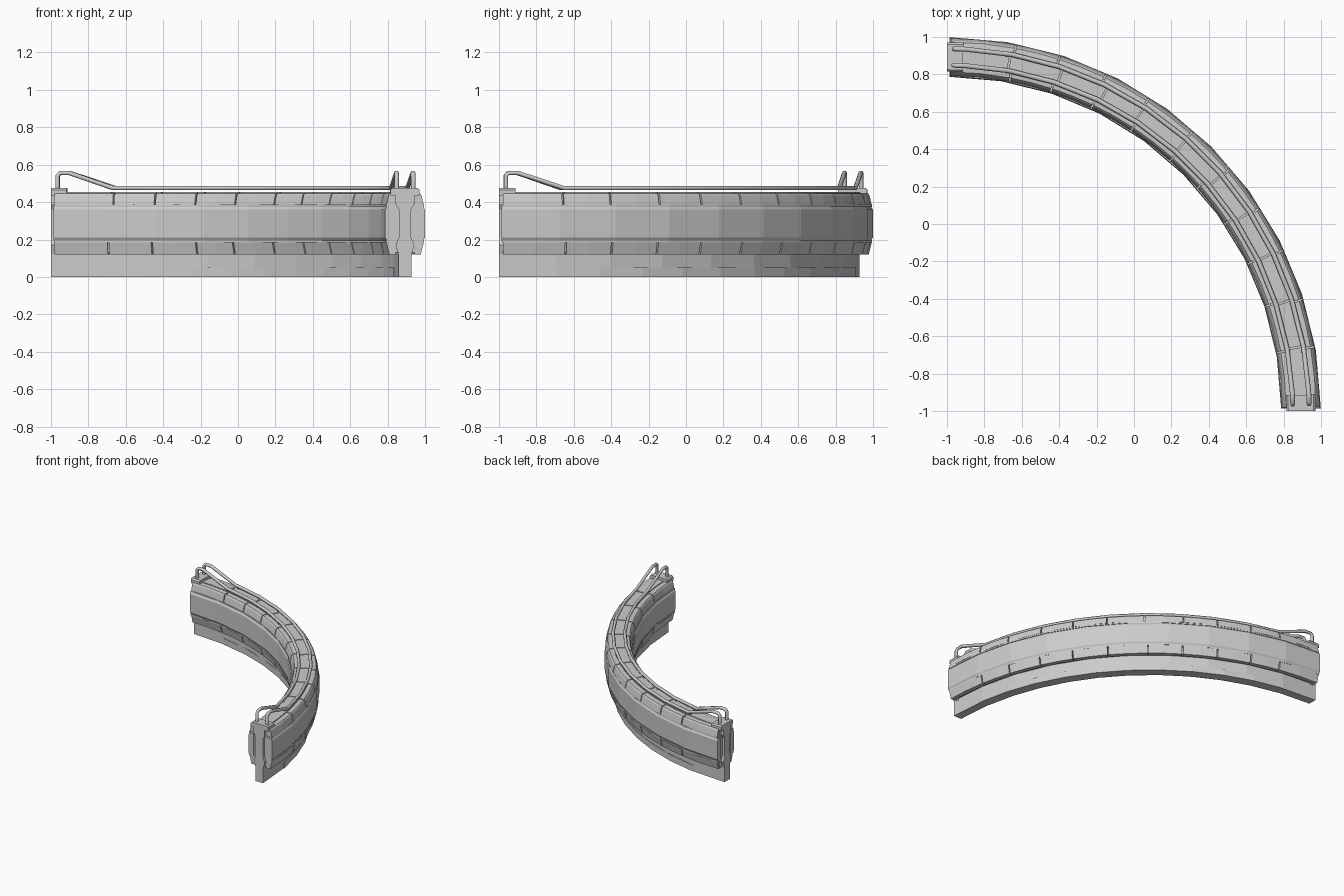
import bpy, bmesh, math, random
from math import sin, cos, radians

if "Cube" in bpy.data.objects:
    bpy.data.objects.remove(bpy.data.objects["Cube"])

random.seed(4)
R = 1.893            # centre-line radius of the quarter-circle wall
CX = CY = -1.0       # centre of the arc


def pos(off, ang, z):
    a = radians(ang)
    return (CX + (R + off) * cos(a), CY + (R + off) * sin(a), z)


def sweep_into(bm, profile, angles):
    """Sweep a closed (offset, z) profile through a list of angles."""
    rings = [[bm.verts.new(pos(o, a, z)) for o, z in profile] for a in angles]
    n = len(profile)
    for r0, r1 in zip(rings, rings[1:]):
        for i in range(n):
            j = (i + 1) % n
            bm.faces.new((r0[i], r0[j], r1[j], r1[i]))
    bm.faces.new(rings[0][::-1])
    bm.faces.new(rings[-1])


def make(name, pieces):
    bm = bmesh.new()
    for profile, angles in pieces:
        sweep_into(bm, profile, angles)
    bmesh.ops.recalc_face_normals(bm, faces=bm.faces)
    me = bpy.data.meshes.new(name)
    bm.to_mesh(me)
    bm.free()
    ob = bpy.data.objects.new(name, me)
    bpy.context.collection.objects.link(ob)
    return ob


def steps(a0, a1, n=10):
    return [a0 + (a1 - a0) * i / n for i in range(n + 1)]


def box(h, z0, z1):
    return [(-h, z0), (h, z0), (h, z1), (-h, z1)]


def joints(jitter):
    inner = steps(10.3, 79.7, 9)
    return [0.5] + [a + random.uniform(-jitter, jitter) for a in inner] + [89.5]


def bricks(name, profile, jitter=0.7, gap=0.13):
    js = joints(jitter)
    make(name, [(profile, steps(a + gap, b - gap, 2)) for a, b in zip(js, js[1:])])


# Base plinth and its slim side strips
make("base_plinth", [(box(0.035, 0, 0.14), steps(0, 90))])
make("base_strip", [(box(0.039, 0.0, 0.05), steps(9, 81))])

# Inner core, with flared I-shaped web showing at the ends
make("wall_core", [(box(0.074, 0.13, 0.437), steps(0.6, 89.4))])
web = [(0.035, 0.12), (0.05, 0.17), (0.033, 0.21), (0.033, 0.36), (0.05, 0.39), (0.05, 0.44)]
web = web + [(-o, z) for o, z in reversed(web)]
make("end_web", [(web, [0, 1.5]), (web, [88.5, 90])])

# Side panels and sloped brick bands, both faces
for side, s in (("outer", 1), ("inner", -1)):
    def flip(p):
        return [(s * o, z) for o, z in p]
    make(side + "_panel", [(flip([(0.06, 0.195), (0.097, 0.195), (0.106, 0.21),
                                  (0.106, 0.36), (0.097, 0.375), (0.06, 0.375)]),
                            steps(0.4, 89.6))])
    for nm, za, zb in (("upper", 0.375, 0.386), ("lower", 0.184, 0.195)):
        make(f"{side}_{nm}_trim", [(flip([(0.06, za), (0.102, za), (0.102, zb), (0.06, zb)]),
                                    steps(0.5, 89.5))])
    bricks(side + "_upper_bricks", flip([(0.06, 0.386), (0.100, 0.386), (0.088, 0.436),
                                         (0.08, 0.447), (0.046, 0.450), (0.046, 0.42)]))
    bricks(side + "_lower_bricks", flip([(0.05, 0.184), (0.100, 0.184), (0.084, 0.12), (0.05, 0.12)]))

# Coping bricks along the top, between the rails
bricks("top_bricks", box(0.042, 0.42, 0.454))

# End caps
cap = [(-0.078, 0.435), (0.078, 0.435), (0.078, 0.465), (0.068, 0.475), (-0.068, 0.475), (-0.078, 0.465)]
make("end_caps", [(cap, [0, 2.6]), (cap, [87.4, 90])])

# Twin handrails: raised at each end, low along the middle
end = [(1.1, 0.46), (1.1, 0.54), (1.5, 0.556), (3.0, 0.556), (10.3, 0.475)]
path = end + [(a, 0.475) for a in steps(10.3, 79.7, 9)[1:-1]] + [(90 - a, z) for a, z in reversed(end)]
for nm, off in (("outer", 0.044), ("inner", -0.044)):
    cu = bpy.data.curves.new(nm + "_handrail", "CURVE")
    cu.dimensions = "3D"
    cu.bevel_depth = 0.013
    cu.bevel_resolution = 1
    cu.use_fill_caps = True
    sp = cu.splines.new("POLY")
    sp.points.add(len(path) - 1)
    for p, (a, z) in zip(sp.points, path):
        p.co = (*pos(off, a, z), 1)
    bpy.context.collection.objects.link(bpy.data.objects.new(nm + "_handrail", cu))
